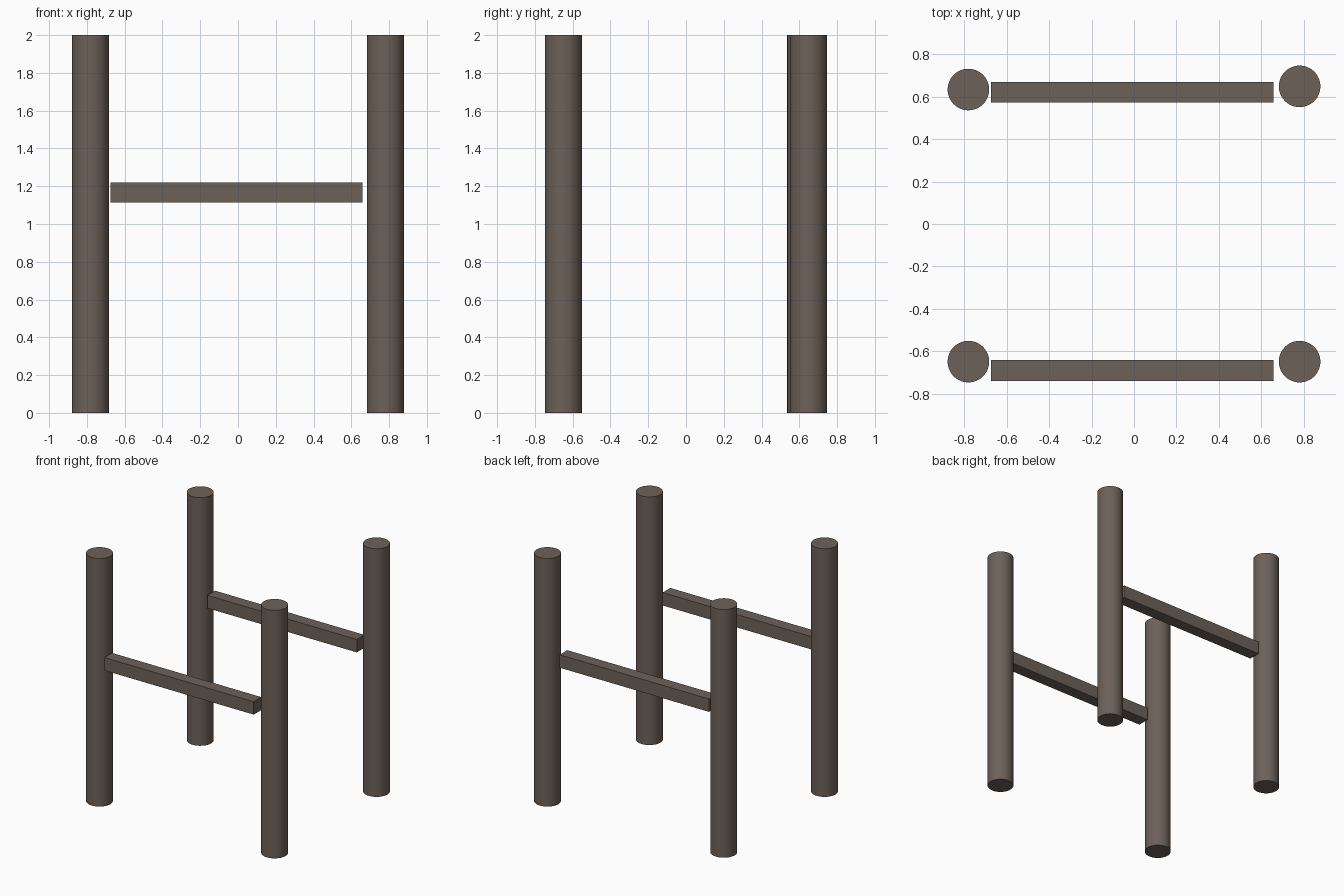
import bpy

if "Cube" in bpy.data.objects:
    bpy.data.objects.remove(bpy.data.objects["Cube"])

# Single dark timber colour
wood = bpy.data.materials.new("dark_wood")
wood.diffuse_color = (0.15, 0.12, 0.10, 1)
wood.use_nodes = True
wood.node_tree.nodes["Principled BSDF"].inputs["Base Color"].default_value = wood.diffuse_color


def post(name, x, y):
    """Round upright standing on the ground."""
    bpy.ops.mesh.primitive_cylinder_add(vertices=48, radius=0.098, depth=2,
                                        location=(x, y, 1))
    ob = bpy.context.object
    ob.name = name
    ob.data.materials.append(wood)
    bpy.ops.object.shade_smooth_by_angle()


def rail(name, y):
    """Square bar running between a left and a right post."""
    bpy.ops.mesh.primitive_cube_add(size=1, location=(-0.008, y, 1.167))
    ob = bpy.context.object
    ob.name = name
    ob.scale = (1.332, 0.097, 0.104)
    bpy.ops.object.transform_apply(location=False, rotation=False, scale=True)
    ob.data.materials.append(wood)


# Four posts; the back left one stands slightly forward
post("front_left_post", -0.781, -0.649)
post("front_right_post", 0.781, -0.649)
post("back_left_post", -0.781, 0.634)
post("back_right_post", 0.781, 0.649)

# Cross rails
rail("front_rail", -0.691)
rail("back_rail", 0.622)
